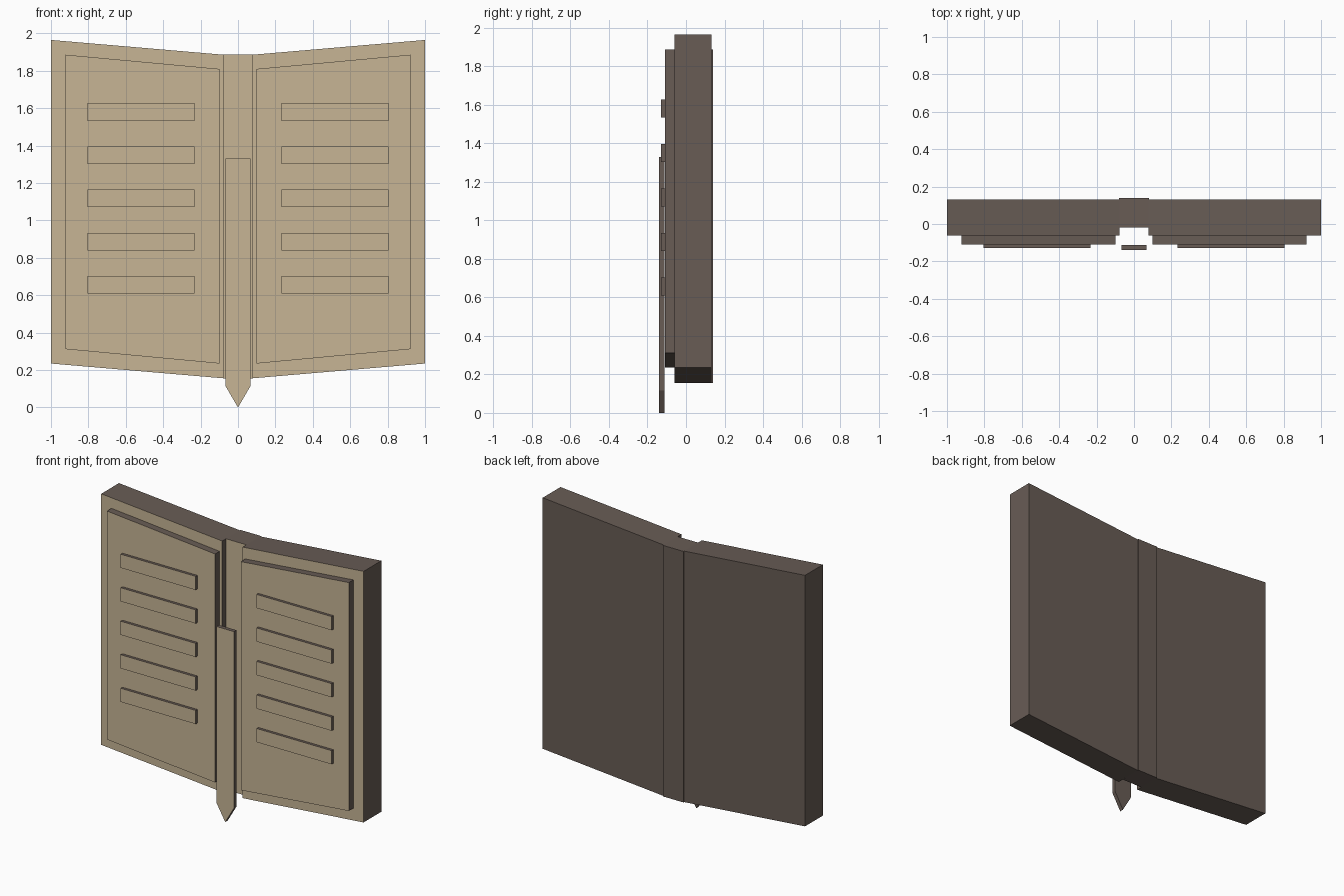
import bpy, bmesh

if "Cube" in bpy.data.objects:
    bpy.data.objects.remove(bpy.data.objects["Cube"])


def material(name, color):
    m = bpy.data.materials.new(name)
    m.diffuse_color = color
    m.use_nodes = True
    m.node_tree.nodes["Principled BSDF"].inputs["Base Color"].default_value = m.diffuse_color
    return m


FACE = material("tan_face", (0.57, 0.46, 0.30, 1))
SIDE = material("brown_side", (0.138, 0.107, 0.091, 1))


def slab(name, profile, y_front, y_back):
    """Extrude an x-z outline from y_front to y_back, tan on the front only."""
    bm = bmesh.new()
    face = bm.faces.new([bm.verts.new((x, y_front, z)) for x, z in profile])
    ext = bmesh.ops.extrude_face_region(bm, geom=[face], use_keep_orig=True)
    verts = [v for v in ext["geom"] if isinstance(v, bmesh.types.BMVert)]
    bmesh.ops.translate(bm, verts=verts, vec=(0, y_back - y_front, 0))
    bmesh.ops.recalc_face_normals(bm, faces=bm.faces)
    for f in bm.faces:
        f.material_index = 0 if f.normal.y < -0.9 else 1
    mesh = bpy.data.meshes.new(name)
    bm.to_mesh(mesh)
    bm.free()
    mesh.materials.append(FACE)
    mesh.materials.append(SIDE)
    obj = bpy.data.objects.new(name, mesh)
    bpy.context.collection.objects.link(obj)
    return obj


def rect(x0, x1, z0, z1):
    return [(x0, z0), (x1, z0), (x1, z1), (x0, z1)]


for side, s in (("left", -1), ("right", 1)):
    # Slanted cover and raised page block
    slab(f"{side}_cover", [(s * 0.078, 0.156), (s, 0.235), (s, 1.965), (s * 0.078, 1.886)],
         -0.061, 0.132)
    slab(f"{side}_pages", [(s * 0.098, 0.235), (s * 0.922, 0.312), (s * 0.922, 1.886), (s * 0.098, 1.81)],
         -0.11, -0.058)
    # Raised text-line bars
    for i in range(5):
        z = 0.656 + i * 0.231
        slab(f"{side}_line_bar_{i + 1}", rect(s * 0.232, s * 0.804, z - 0.047, z + 0.047),
             -0.129, -0.108)

# Spine strip, recessed at the front and slightly proud at the back
slab("spine", rect(-0.079, 0.079, 0.156, 1.886), -0.02, 0.139)

# Pointed bookmark ribbon
slab("bookmark_ribbon", [(0, 0), (0.067, 0.115), (0.067, 1.33), (-0.067, 1.33), (-0.067, 0.115)],
     -0.139, -0.112)
